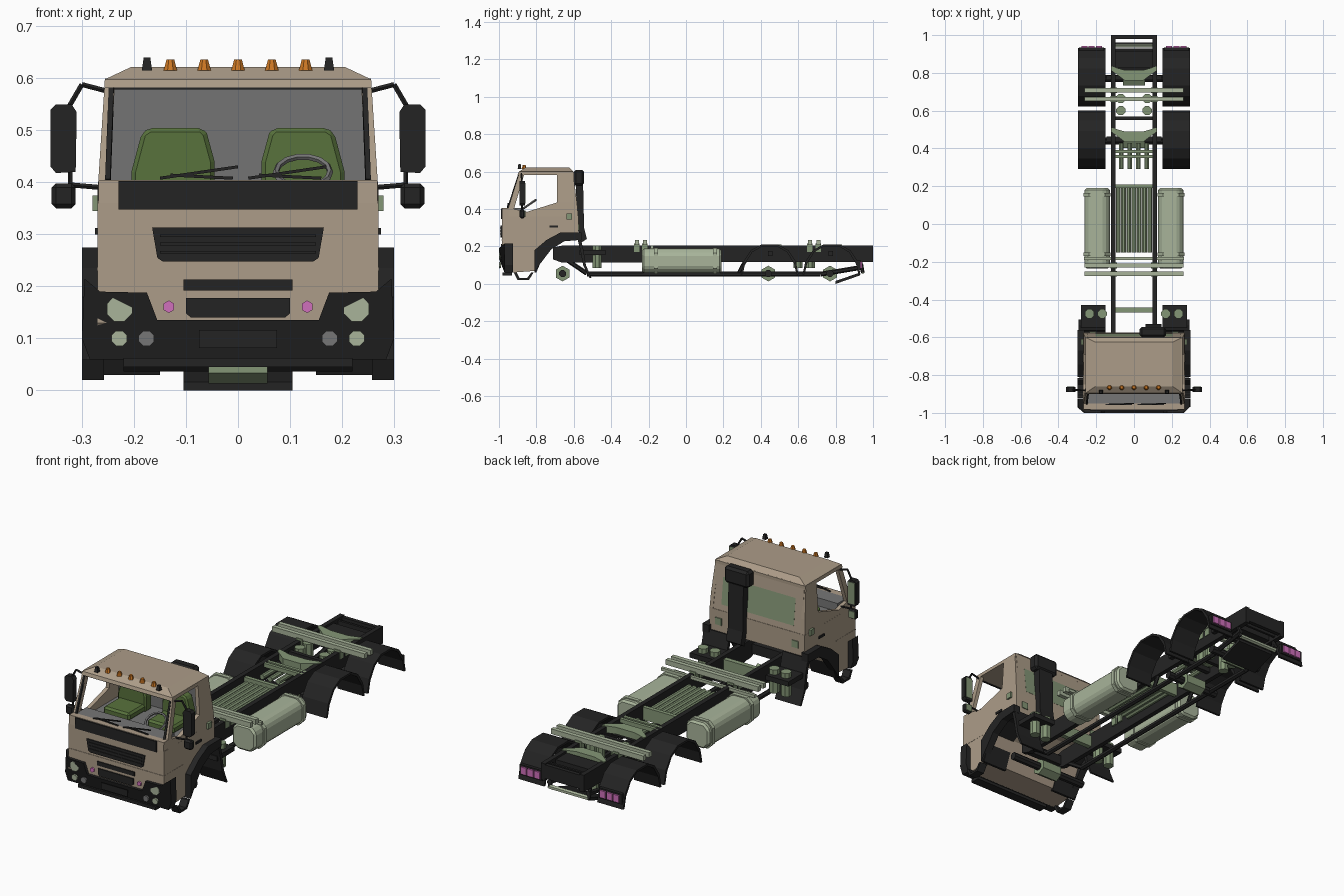
import bpy, bmesh, math
from mathutils import Vector

if "Cube" in bpy.data.objects:
    bpy.data.objects.remove(bpy.data.objects["Cube"])


def material(name, r, g, b):
    m = bpy.data.materials.new(name)
    m.diffuse_color = [((c / 255 + 0.055) / 1.055) ** 2.4 for c in (r, g, b)] + [1]
    m.use_nodes = True
    m.node_tree.nodes["Principled BSDF"].inputs["Base Color"].default_value = m.diffuse_color
    return m


TAN = material("tan paint", 172, 156, 136)
BLACK = material("black plastic", 36, 36, 36)
PALE = material("pale sage", 168, 180, 154)
MID = material("mid sage", 132, 150, 118)
GREEN = material("seat green", 88, 114, 60)
GREY = material("interior grey", 118, 118, 118)
PINK = material("pink lamp", 208, 112, 188)
ORANGE = material("orange lamp", 205, 120, 35)


def loft(name, rings, mat, bevel=0.0):
    """Skin through point rings, capped at both ends."""
    bm = bmesh.new()
    vs = [[bm.verts.new(p) for p in ring] for ring in rings]
    n = len(vs[0])
    for a, b in zip(vs, vs[1:]):
        for i in range(n):
            bm.faces.new((a[i], a[(i + 1) % n], b[(i + 1) % n], b[i]))
    bm.faces.new(vs[0][::-1])
    bm.faces.new(vs[-1])
    bmesh.ops.recalc_face_normals(bm, faces=bm.faces)
    me = bpy.data.meshes.new(name)
    bm.to_mesh(me)
    bm.free()
    me.materials.append(mat)
    ob = bpy.data.objects.new(name, me)
    bpy.context.collection.objects.link(ob)
    if bevel:
        mod = ob.modifiers.new("bevel", "BEVEL")
        mod.width, mod.segments = bevel, 1
    return ob


def sides(name, rings, mat, mirror, bevel=0.0):
    if not mirror:
        return [loft(name, rings, mat, bevel)]
    flip = [[(-p[0], p[1], p[2]) for p in r] for r in rings]
    return [loft(name + "_left", rings, mat, bevel), loft(name + "_right", flip, mat, bevel)]


def prism(name, pts, axis, a, b, mat, mirror=False, bevel=0.0):
    place = {"x": lambda p, t: (t, p[0], p[1]), "y": lambda p, t: (p[0], t, p[1]),
             "z": lambda p, t: (p[0], p[1], t)}[axis]
    return sides(name, [[place(p, t) for p in pts] for t in (a, b)], mat, mirror, bevel)


def box(name, x0, x1, y0, y1, z0, z1, mat, mirror=False, bevel=0.0):
    return prism(name, [(x0, y0), (x1, y0), (x1, y1), (x0, y1)], "z", z0, z1, mat, mirror, bevel)


def rod(name, p0, p1, r, mat, n=8, mirror=False, r2=None):
    p0, p1 = Vector(p0), Vector(p1)
    q = (p1 - p0).to_track_quat("Z", "Y")
    ang = [2 * math.pi * (i + 0.5) / n for i in range(n)]
    rings = [[tuple(p + q @ Vector((math.cos(t) * k, math.sin(t) * k, 0))) for t in ang]
             for p, k in ((p0, r), (p1, r2 or r))]
    return sides(name, rings, mat, mirror)


def lean(obs):
    """Tilt the upper cab sides inward."""
    for ob in obs:
        for v in ob.data.vertices:
            v.co.x -= math.copysign(max(0, v.co.z - 0.38) * 0.065, v.co.x)


# cab lower body with wheel arch cut
prism("cab_body", [(-.985, .13), (-.985, .36), (-.575, .36), (-.575, .25), (-.66, .25), (-.74, .2),
                   (-.80, .07), (-.93, .06)], "x", -.27, .27, TAN)
prism("cab_cowl", [(-.985, .36), (-.983, .405), (-.95, .405), (-.95, .36)], "x", -.268, .268, TAN)
# door sills, pillars, back wall, roof
lean(prism("door_sill", [(-.95, .35), (-.95, .405), (-.92, .40), (-.85, .385), (-.69, .435),
                         (-.583, .435), (-.575, .35)], "x", .25, .27, TAN, True))
lean(prism("pillar_frame", [(-.95, .405), (-.89, .6), (-.605, .6), (-.583, .435), (-.69, .435),
                            (-.69, .585), (-.865, .585), (-.92, .40)], "x", .25, .27, TAN, True))
prism("back_wall", [(-.605, .35), (-.615, .6), (-.602, .6), (-.576, .35)], "x", -.25, .25, TAN)
prism("back_lining", [(-.61, .36), (-.62, .59), (-.616, .59), (-.606, .36)], "x", -.25, .25, GREY)
roof = [(.257, -.9, -.6, .582), (.256, -.895, -.6, .598), (.205, -.86, -.625, .622)]
loft("roof", [[(-x, a, z), (x, a, z), (x, b, z), (-x, b, z)] for x, a, b, z in roof], TAN)
# back window and back vents on the sloping wall
prism("back_window", [(-.583, .39), (-.601, .55), (-.597, .55), (-.579, .39)], "x", -.205, .205, MID)
box("back_vent", .2, .235, -.577, -.57, .285, .32, MID, True)

# windscreen surround and wipers
rod("windscreen_trim", (.25, -.951, .405), (.243, -.892, .585), .007, BLACK, 4, True)
rod("windscreen_top_trim", (-.243, -.893, .583), (.243, -.893, .583), .006, BLACK, 4)
for i, x in enumerate((-.15, .02)):
    rod(f"wiper_{i}", (x, -.955, .408), (x + .15, -.95, .43), .004, BLACK, 4)
    rod(f"wiper_arm_{i}", (x + .14, -.955, .408), (x + .02, -.955, .414), .004, BLACK, 4)

# interior
box("dashboard", -.25, .25, -.95, -.87, .355, .405, GREY)
box("cabin_floor", -.25, .25, -.87, -.61, .355, .364, GREY)
prism("seat_back", [(.045, .36), (.045, .44), (.06, .495), (.07, .505), (.17, .505), (.185, .495),
                    (.205, .42), (.205, .36)], "y", -.685, -.63, GREEN, True, .008)
box("seat_cushion", .05, .2, -.81, -.67, .36, .4, GREEN, True, .01)
bpy.ops.mesh.primitive_torus_add(major_radius=.052, minor_radius=.006, major_segments=14,
                                 minor_segments=5, location=(.125, -.845, .42), rotation=(.6, 0, 0))
bpy.context.object.name = "steering_wheel"
bpy.context.object.data.materials.append(GREY)

# front panels and grilles
box("cowl_panel", -.23, .23, -.99, -.98, .348, .403, BLACK)
prism("upper_grille", [(-.165, .313), (-.155, .255), (-.145, .248), (.145, .248), (.155, .255),
                       (.165, .313)], "y", -.991, -.982, BLACK)
for i in range(3):
    box(f"grille_bar_{i}", -.15, .15, -.994, -.988, .263 + i * .016, .268 + i * .016, BLACK)
box("slot_grille", -.105, .105, -.99, -.982, .192, .213, BLACK)
prism("lower_grille", [(-.1, .178), (-.1, .148), (-.09, .14), (.09, .14), (.1, .148), (.1, .178)],
      "y", -.991, -.982, BLACK)
box("front_seam", -.271, .271, -.987, -.83, .231, .236, TAN)

# bumper with swept back corners
half = [(.155, .135), (.175, .188), (.265, .19), (.295, .215), (.30, .1), (.285, .06)]
for ob in prism("bumper", half + [(-x, z) for x, z in half[::-1]], "y", -1, -.925, BLACK):
    for v in ob.data.vertices:
        if abs(v.co.x) > .27 and v.co.y < -.95:
            v.co.y += .03
box("plate_holder", -.075, .075, -1, -.996, .082, .116, BLACK)
box("bumper_lip", -.22, .22, -.98, -.93, .045, .062, BLACK)

# lamps on the front
rod("headlamp", (.228, -.99, .157), (.228, -1, .157), .026, PALE, 8, True)
rod("fog_lamp", (.228, -.99, .1), (.228, -1, .1), .016, PALE, 8, True)
rod("driving_lamp", (.176, -.99, .1), (.176, -1, .1), .016, GREY, 8, True)
rod("indicator", (.133, -.98, .161), (.133, -.992, .161), .012, PINK, 6, True)
# roof lamps and horns
for i in range(5):
    x = (i - 2) * .065
    rod(f"roof_lamp_{i}", (x, -.865, .615), (x, -.865, .636), .014, ORANGE, 8, r2=.008)
rod("roof_horn", (.175, -.89, .615), (.175, -.89, .64), .014, BLACK, 4, True, r2=.009)

# mirrors and their brackets
loft_pts = [(.312, .42), (.31, .535), (.32, .55), (.35, .55), (.36, .54), (.36, .43), (.35, .418)]
prism("mirror", loft_pts, "y", -.89, -.862, BLACK, True)
box("mirror_glass", .316, .354, -.863, -.859, .43, .54, MID, True)
box("small_mirror", .312, .358, -.89, -.862, .35, .398, BLACK, True, .008)
box("small_mirror_glass", .318, .352, -.863, -.859, .357, .392, MID, True)
for name, a, b in (("mirror_arm_top", (.25, -.88, .575), (.3, -.88, .588)),
                   ("mirror_arm_out", (.3, -.88, .588), (.325, -.877, .545)),
                   ("mirror_arm_low", (.262, -.88, .39), (.32, -.877, .395)),
                   ("mirror_post", (.322, -.877, .36), (.322, -.877, .44))):
    rod(name, a, b, .005, BLACK, 5, True)
# door details
box("door_handle", .265, .275, -.73, -.685, .3, .312, BLACK, True)
box("side_marker", .268, .28, -.64, -.61, .345, .375, MID, True)

# front arch trim, liner, flap and step
prism("arch_trim", [(-.81, .18), (-.745, .235), (-.67, .275), (-.56, .275), (-.56, .235), (-.65, .228),
                    (-.72, .185), (-.785, .1), (-.81, .06)], "x", .262, .3, BLACK, True)
prism("front_mudguard", [(-.565, .25), (-.548, .18), (-.535, .1), (-.505, .03), (-.515, .03), (-.55, .1),
                         (-.565, .18), (-.58, .24)], "x", .15, .295, BLACK, True)
prism("arch_liner", [(-.80, .06), (-.745, .195), (-.66, .24), (-.57, .24), (-.57, .25), (-.66, .252),
                     (-.75, .21), (-.812, .06)], "x", .15, .29, BLACK, True)
prism("step", [(-.92, .06), (-.9, .02), (-.84, .02), (-.815, .06), (-.828, .06), (-.85, .03),
               (-.89, .03), (-.905, .06)], "x", .258, .3, BLACK, True)
prism("air_box", [(.15, -.57), (.28, -.57), (.28, -.43), (.15, -.43)], "z", .155, .18, BLACK, True)
for i, x in enumerate((.168, .235)):
    rod(f"air_canister_{i}", (x, -.475, .085), (x, -.475, .205), .026, MID, 8, True)

# exhaust stack behind the cab
box("stack_head", .03, .17, -.6, -.545, .525, .61, BLACK, False, .012)
prism("stack_stem", [(-.59, .53), (-.55, .53), (-.545, .3), (-.53, .24), (-.56, .22), (-.578, .3)],
      "x", .06, .145, BLACK)

# chassis rails, lower bars and cross members
prism("rail", [(-.71, .195), (-.71, .13), (-.66, .113), (1, .118), (1, .205), (-.66, .205)],
      "x", .098, .122, BLACK, True)
rod("lower_bar_front", (.11, -.64, .13), (.11, -.53, .055), .012, BLACK, 6, True)
rod("lower_bar", (.11, -.53, .052), (.11, .72, .052), .013, BLACK, 6, True)
rod("lower_bar_rear", (.11, .72, .052), (.11, .95, .09), .013, BLACK, 6, True)
rod("bar_hanger", (.11, .28, .055), (.11, .32, .13), .01, BLACK, 6, True)
for i, (y, d, z, m) in enumerate(((-.455, .025, .19, MID), (.2, .02, .195, MID), (.56, .02, .19, BLACK),
                                  (.87, .09, .195, BLACK), (.955, .012, .195, BLACK),
                                  (.99, .02, .2, BLACK), (-.69, .03, .18, BLACK))):
    box(f"cross_member_{i}", -.1, .1, y - d / 2, y + d / 2, .13, z, m)

# body mounting beams over the frame
for i, y in enumerate((-.263, -.22, .662, .708)):
    box(f"mount_beam_{i}", -.262, .262, y - .011, y + .011, .208, .234, PALE)
    box(f"mount_post_{i}", .09, .125, y - .015, y + .015, .17, .215, MID, True)
box("tank_bracket", -.265, .265, -.19, -.175, .19, .205, PALE)

# side tanks with straps
def octagon(x0, x1, z0, z1, c):
    return [(x0 + c, z0), (x1 - c, z0), (x1, z0 + c), (x1, z1 - c), (x1 - c, z1), (x0 + c, z1),
            (x0, z1 - c), (x0, z0 + c)]


prism("tank", octagon(.128, .262, .058, .188, .028), "y", -.235, .19, PALE, True, .01)
for i, y in enumerate((-.16, .155)):
    prism(f"tank_strap_{i}", octagon(.124, .267, .054, .193, .029), "y", y - .01, y + .01, PALE, True)

# central air pipes
for i in range(7):
    x = (i - 3) * .028
    rod(f"air_pipe_{i}", (x, -.15, .165), (x, .2, .165), .0135, MID, 8)
for i in range(4):
    x = (i - 1.5) * .045
    rod(f"valve_pipe_{i}", (x, .29, .165), (x, .43, .165), .013, MID, 8)
for i, y in enumerate((.358, .385)):
    box(f"valve_strap_{i}", -.115, .115, y - .008, y + .008, .185, .205, MID)

# axles with hexagonal differential housings
for i, (y, w) in enumerate(((-.66, .22), (.44, .15), (.77, .15))):
    rod(f"axle_{i}", (-w, y, .055), (w, y, .055), .02, BLACK, 8)
    rod(f"differential_{i}", (-.057, y, .055), (.057, y, .055), .042, MID, 6)
for i, y in enumerate((.45, .775)):
    box(f"axle_beam_{i}", -.145, .145, y - .012, y + .012, .15, .175, BLACK)
    prism(f"axle_yoke_{i}", [(-.12, y + .06), (-.05, y + .04), (.05, y + .04), (.12, y + .06), (.12, y + .04),
                             (.05, y - .015), (-.05, y - .015), (-.12, y + .04)], "z", .175, .21, MID)
for i, y in enumerate((.6, .665)):
    rod(f"air_spring_{i}", (.07, y, .085), (.07, y, .2), .026, MID, 8, True)

# rear wheel arches
arc = [(-.155, .05), (-.14, .12), (-.1, .18), (-.045, .21), (.045, .21), (.1, .18), (.14, .12), (.155, .05)]
for i, y in enumerate((.447, .778)):
    inner = [(y + a * .93, z - (.011 if z > .06 else 0)) for a, z in arc[::-1]]
    prism(f"rear_mudguard_{i}", [(y + a, z) for a, z in arc] + inner, "x", .15, .297, BLACK, True)

# tail lamps, underrun plate and tail bar
box("tail_lamp_holder", .16, .29, .918, .934, .075, .128, BLACK, True)
for i in range(3):
    box(f"tail_lamp_{i}", .17 + i * .038, .202 + i * .038, .932, .942, .083, .12, PINK, True)
prism("underrun_plate", [(.80, 0), (.93, .045), (.93, .06), (.80, .016)], "x", -.105, .105, BLACK)
rod("tail_bar", (-.11, .945, .065), (.11, .945, .065), .012, PALE, 6)
rod("tail_bar_hanger", (.11, .945, .06), (.11, .93, .13), .01, BLACK, 6, True)
